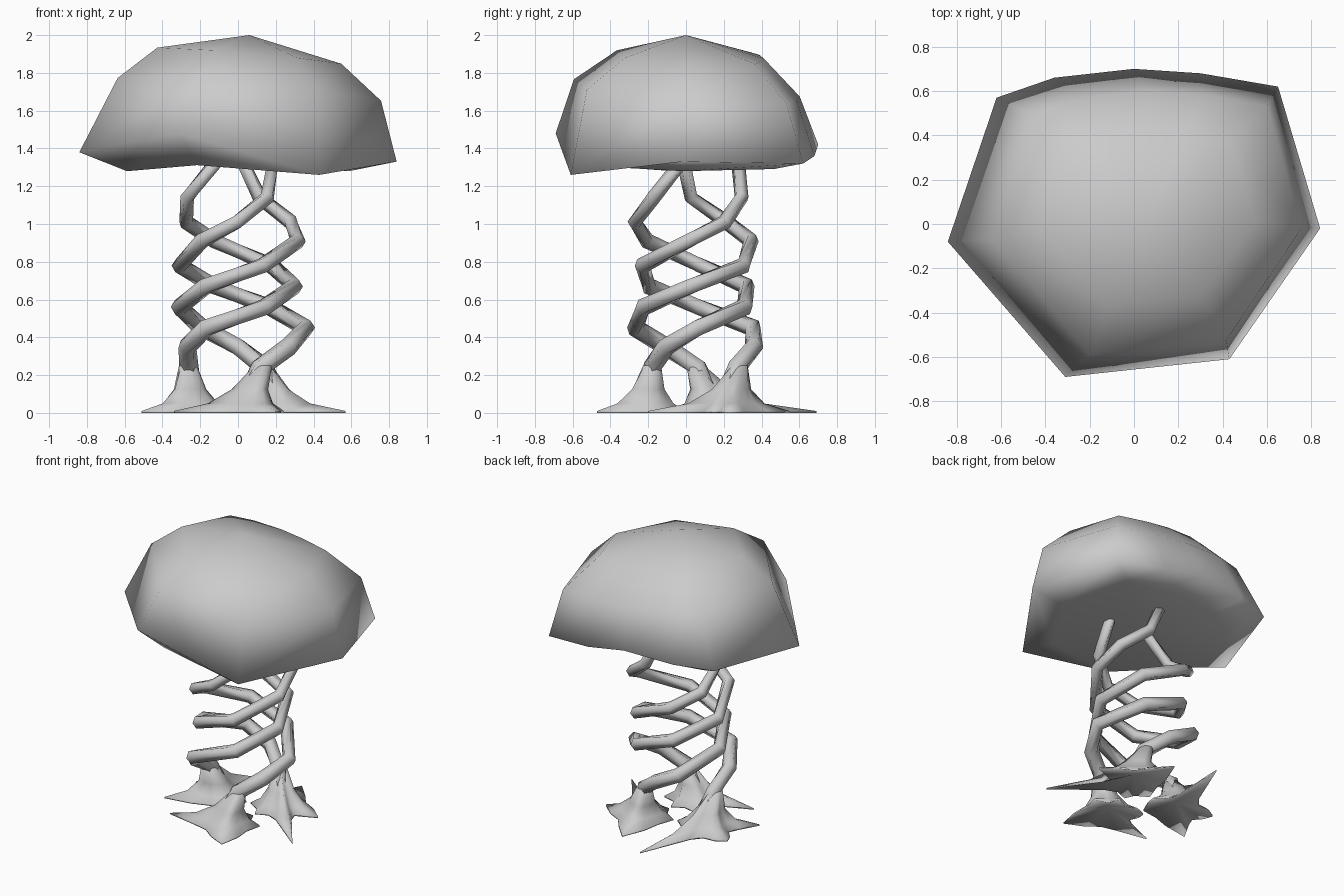
import bpy, bmesh, math
from mathutils import Vector

if "Cube" in bpy.data.objects:
    bpy.data.objects.remove(bpy.data.objects["Cube"])


def loft(name, rings, bottom_tip=None, top_tip=None):
    """Skin a stack of equal-length rings (bottom to top) and close both ends."""
    bm = bmesh.new()
    vs = [[bm.verts.new(p) for p in ring] for ring in rings]
    n = len(vs[0])
    for lo, hi in zip(vs, vs[1:]):
        for i in range(n):
            j = (i + 1) % n
            bm.faces.new((lo[i], lo[j], hi[j], hi[i]))
    for ring, tip in ((vs[0], bottom_tip), (vs[-1], top_tip)):
        if tip:
            t = bm.verts.new(tip)
            for i in range(n):
                bm.faces.new((ring[i], ring[(i + 1) % n], t))
        else:
            bm.faces.new(ring)
    bmesh.ops.recalc_face_normals(bm, faces=bm.faces)
    for f in bm.faces:
        f.smooth = True
    me = bpy.data.meshes.new(name)
    bm.to_mesh(me)
    bm.free()
    ob = bpy.data.objects.new(name, me)
    bpy.context.collection.objects.link(ob)
    return ob


def polar(deg, r, z):
    a = math.radians(deg)
    return Vector((r * math.cos(a), .05 + r * math.sin(a), z))


# Mushroom-like cap: irregular rim, two upper rings, shallow underside
rim = [Vector(p) for p in (
    (-.84, -.08, 1.38), (-.31, -.69, 1.48), (.43, -.61, 1.26), (.84, -.02, 1.33),
    (.65, .62, 1.32), (.3, .68, 1.36), (0, .70, 1.42), (-.36, .66, 1.40), (-.62, .57, 1.39))]
under = [(p.x * .70, p.y * .75, 1.33 - .06 * abs(p.x)) for p in rim]
mid = [(p.x * .83 + .06, p.y * .86, 1.71 - .07 * p.x - .05 * p.y) for p in rim]
upper = [(p.x * .58 + .06, p.y * .56 + .02, 1.89 - .05 * p.x - .02 * p.y) for p in rim]
loft("cap", [under, rim, mid, upper], (0, 0, 1.34), (.06, 0, 2.0))

# Three twisted stems: turn in degrees, height, distance from axis
path = [(4, .08, .25), (22, .24, .26), (55, .35, .31), (87, .45, .36), (142, .56, .31),
        (200, .67, .30), (260, .78, .31), (318, .91, .32), (354, 1.01, .32),
        (390, 1.14, .27)]


def stem(name, start, end):
    pts = [polar(start + turn, r, z) for turn, z, r in path] + [Vector(end)]
    rings = []
    for i, p in enumerate(pts):
        before = (p - pts[max(i - 1, 0)]).normalized()
        after = (pts[min(i + 1, len(pts) - 1)] - p).normalized()
        d = (before + after).normalized()
        out = Vector((p.x, p.y - .05, 0))
        out = (out - d * out.dot(d)).normalized()
        side = d.cross(out)
        rad = .053 - .016 * i / (len(pts) - 1)
        rings.append([p + rad * (out * math.cos(k * math.pi / 3) + side * math.sin(k * math.pi / 3))
                      for k in range(6)])
    loft(name, rings)


# Root feet: flared cones with pointed toes, webbed valleys and a hollow underside
def foot(name, start, tips):
    c = polar(start + 8, .26, 0)
    top = polar(start + 25, .265, .25)
    offs = sorted((Vector((x, y, 0)) - c for x, y in tips), key=lambda v: math.atan2(v.y, v.x))
    outline = []
    for i, v in enumerate(offs):
        a0 = math.atan2(v.y, v.x)
        w = offs[(i + 1) % len(offs)]
        gap = (math.atan2(w.y, w.x) - a0) % math.tau
        outline.append(v)
        for k, r in ((.22, .21), (.5, .16), (.78, .21)):
            b = a0 + gap * k
            outline.append(Vector((math.cos(b), math.sin(b), 0)) * r)
    up = Vector((0, 0, 1))
    rings = [[c + v for v in outline],
             [c + v + up * .01 for v in outline],
             [c + v.normalized() * (.06 + v.length * .40) + up * .05 for v in outline],
             [c.lerp(top, .3) + v.normalized() * (.055 + v.length * .15) + up * .05 for v in outline],
             [top + v.normalized() * .048 for v in outline]]
    loft(name, rings, c + up * .06)


feet = (("front", -85, (.19, .0, 1.36), ((.2, -.47), (-.34, -.28), (.15, -.08), (-.12, -.05))),
        ("right", 35, (.0, .27, 1.38), ((.57, -.2), (.48, .22), (.12, .55), (.08, .1))),
        ("left", 155, (-.09, -.02, 1.36), ((-.51, -.1), (-.48, .22), (-.12, .69), (-.05, .08))))
for side, start, end, tips in feet:
    stem(side + "_stem", start, end)
    foot(side + "_root", start, tips)
